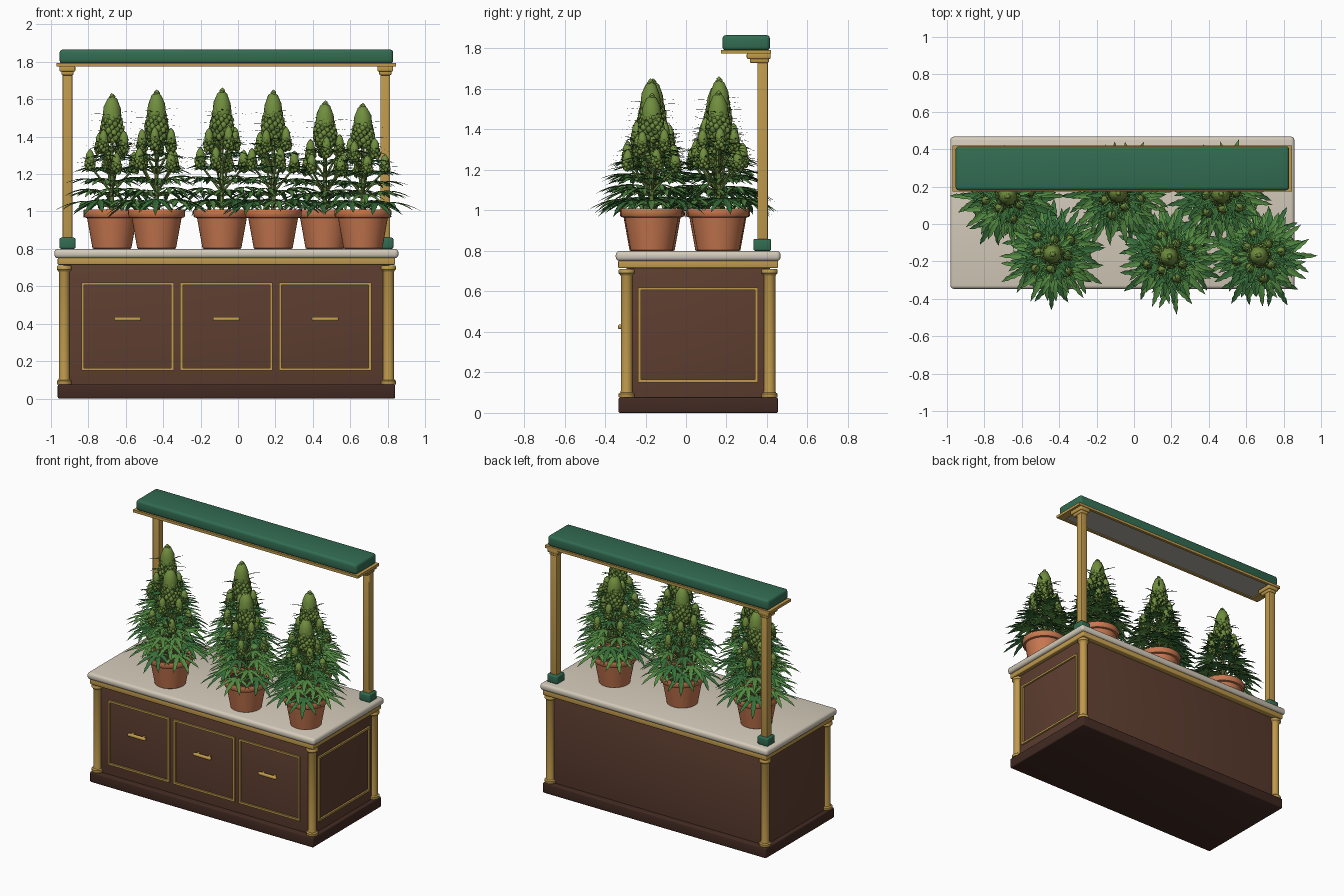
import bpy, bmesh, math, random
from mathutils import Vector, Matrix

if "Cube" in bpy.data.objects:
    bpy.data.objects.remove(bpy.data.objects["Cube"])
random.seed(4)
CX, CY = -0.062, 0.06          # cabinet centre


def mat(name, r, g, b):
    m = bpy.data.materials.new(name)
    m.diffuse_color = [((c / 255 + 0.055) / 1.055) ** 2.4 for c in (r, g, b)] + [1]
    m.use_nodes = True
    m.node_tree.nodes["Principled BSDF"].inputs["Base Color"].default_value = m.diffuse_color
    return m


GREEN = mat("green_paint", 50, 108, 82)
BROWN = mat("brown_wood", 94, 62, 48)
DARK = mat("dark_wood", 66, 42, 34)
GOLD = mat("gold_trim", 192, 154, 76)
STONE = mat("pale_stone", 212, 203, 186)
GREY = mat("lamp_panel", 175, 172, 160)
CLAY = mat("terracotta", 200, 120, 80)
SOIL = mat("soil", 60, 40, 30)
LEAF = [mat("leaf_dark", 56, 112, 58), mat("leaf_light", 84, 140, 66)]
BUD = [mat("bud_green", 112, 142, 62), mat("bud_shade", 94, 124, 54)]
STEM = mat("stem", 118, 146, 72)


def finish(bm, name, mats, smooth=35):
    me = bpy.data.meshes.new(name)
    bm.to_mesh(me)
    bm.free()
    for m in (mats if isinstance(mats, list) else [mats]):
        me.materials.append(m)
    ob = bpy.data.objects.new(name, me)
    bpy.context.collection.objects.link(ob)
    if smooth:
        bpy.ops.object.select_all(action='DESELECT')
        ob.select_set(True)
        bpy.context.view_layer.objects.active = ob
        bpy.ops.object.shade_smooth_by_angle(angle=math.radians(smooth))
    return ob


def boxes(name, items, m, bevel=0.0, seg=3):
    bm = bmesh.new()
    for x0, x1, y0, y1, z0, z1 in items:
        M = Matrix.Translation(((x0 + x1) / 2, (y0 + y1) / 2, (z0 + z1) / 2))
        bmesh.ops.create_cube(bm, size=1, matrix=M @ Matrix.Diagonal((x1 - x0, y1 - y0, z1 - z0, 1)))
    if bevel:
        bmesh.ops.bevel(bm, geom=bm.edges[:], offset=bevel, segments=seg, profile=0.5, affect='EDGES')
    return finish(bm, name, m)


def lathe(name, prof, m, n=32, loc=(0, 0, 0)):
    bm = bmesh.new()
    rings = [[bm.verts.new((r * math.cos(2 * math.pi * i / n), r * math.sin(2 * math.pi * i / n), z))
              for i in range(n)] for r, z in prof]
    for a, b in zip(rings, rings[1:]):
        for i in range(n):
            bm.faces.new((a[i], a[(i + 1) % n], b[(i + 1) % n], b[i]))
    bm.faces.new(rings[0][::-1])
    bm.faces.new(rings[-1])
    ob = finish(bm, name, m)
    ob.location = loc
    return ob


def copy(ob, name, loc, scale=(1, 1, 1), rot=0):
    o = bpy.data.objects.new(name, ob.data)
    bpy.context.collection.objects.link(o)
    o.location, o.scale, o.rotation_euler.z = loc, scale, rot
    return o


# cabinet: plinth, body, trim, counter
def slab(name, hx, hy, z0, z1, m, bevel):
    return boxes(name, [(CX - hx, CX + hx, CY - hy, CY + hy, z0, z1)], m, bevel)


slab("plinth", 0.902, 0.394, 0, 0.075, DARK, 0.008)
slab("cabinet_body", 0.872, 0.355, 0.07, 0.72, BROWN, 0.004)
slab("under_counter_trim", 0.902, 0.395, 0.715, 0.752, GOLD, 0.006)
slab("countertop", 0.92, 0.407, 0.75, 0.80, STONE, 0.019)

# corner columns
col = [(0.038, 0.075), (0.04, 0.08), (0.04, 0.094), (0.031, 0.1), (0.029, 0.11), (0.029, 0.675),
       (0.032, 0.682), (0.04, 0.69), (0.04, 0.704), (0.036, 0.71)]
for i, (sx, sy) in enumerate([(-1, -1), (1, -1), (-1, 1), (1, 1)]):
    lathe(f"corner_column_{i}", col, GOLD, 24, (CX + sx * 0.867, CY + sy * 0.353, 0))


# front panel frames with handles, and the right side frame
def frame(u0, u1, z0, z1, t, d0, d1, side):
    bars = [(u0, u1, z0, z0 + t), (u0, u1, z1 - t, z1), (u0, u0 + t, z0 + t, z1 - t), (u1 - t, u1, z0 + t, z1 - t)]
    return [(d0, d1, a, b, c, d) if side else (a, b, d0, d1, c, d) for a, b, c, d in bars]


FY = CY - 0.355
for i in range(3):
    x = CX + (i - 1) * 0.528
    boxes(f"front_panel_frame_{i}", frame(x - 0.247, x + 0.247, 0.15, 0.62, 0.014, FY - 0.012, FY + 0.005, False), GOLD)
    boxes(f"drawer_handle_{i}", [(x - 0.072, x + 0.072, FY - 0.042, FY - 0.018, 0.414, 0.436)], GOLD, 0.009)
    boxes(f"handle_mount_{i}", [(x + s - 0.008, x + s + 0.008, FY - 0.025, FY + 0.002, 0.418, 0.432) for s in (-0.045, 0.045)], GOLD)
SX = CX + 0.872
boxes("side_panel_frame", frame(-0.237, 0.355, 0.15, 0.62, 0.014, SX - 0.005, SX + 0.012, True), GOLD)

# canopy: posts, feet, brackets, frame, lamp panel, hood
for n, s in (("left", -1), ("right", 1)):
    x, y = CX + s * 0.85, 0.378
    boxes(n + "_post", [(x - 0.026, x + 0.026, y - 0.026, y + 0.026, 0.8, 1.76)], GOLD, 0.005)
    boxes(n + "_post_foot", [(x - 0.043, x + 0.043, y - 0.045, y + 0.043, 0.8, 0.86)], GREEN, 0.01)
    boxes(n + "_bracket_low", [(x - 0.033, x + 0.033, 0.315, 0.41, 1.728, 1.76)], GOLD, 0.009)
    boxes(n + "_bracket_top", [(x - 0.042, x + 0.042, 0.30, 0.418, 1.748, 1.778)], GOLD, 0.007)
X0, X1, Y0, Y1 = CX - 0.908, CX + 0.908, 0.174, 0.42
boxes("canopy_trim", [(X0, X1, Y0, Y0 + 0.02, 1.774, 1.793), (X0, X1, Y1 - 0.02, Y1, 1.774, 1.793),
                      (X0, X0 + 0.06, Y0 + 0.02, Y1 - 0.02, 1.774, 1.793),
                      (X1 - 0.06, X1, Y0 + 0.02, Y1 - 0.02, 1.774, 1.793)], GOLD)
boxes("lamp_panel", [(X0 + 0.05, X1 - 0.05, Y0 + 0.01, Y1 - 0.01, 1.782, 1.792)], GREY)
boxes("canopy_hood", [(CX - 0.892, CX + 0.892, 0.18, 0.415, 1.79, 1.866)], GREEN, 0.018)


# plant parts: stems, fan leaves and knobbly flower heads (origin at soil level)
def tube(bm, a, b, r0, r1):
    d = b - a
    M = Matrix.Translation((a + b) / 2) @ d.to_track_quat('Z', 'Y').to_matrix().to_4x4()
    bmesh.ops.create_cone(bm, segments=7, radius1=r0, radius2=r1, depth=d.length, matrix=M)


def leaflet(bm, M, L, w, droop, mi):
    prof = [0.12, 0.45, 0.8, 0.68, 1.0, 0.78, 0.9, 0.55, 0.6, 0.28, 0.0]
    n = len(prof) - 1
    prev = None
    for i, p in enumerate(prof):
        t = i / n
        z = -droop * L * t * t
        row = [bm.verts.new(M @ Vector((t * L, s * p * w, z + (0.25 * p * w if s else 0)))) for s in (-1, 0, 1)]
        if prev:
            for k in (0, 1):
                bm.faces.new((prev[k], row[k], row[k + 1], prev[k + 1])).material_index = mi
        prev = row


def fan(bm, pos, ang, pitch, L, droop):
    M = Matrix.Translation(pos) @ Matrix.Rotation(ang, 4, 'Z') @ Matrix.Rotation(-pitch, 4, 'Y')
    mi = random.randint(0, 1)
    for a, s in ((-105, .45), (-68, .7), (-33, .9), (0, 1), (33, .9), (68, .7), (105, .45)):
        leaflet(bm, M @ Matrix.Rotation(math.radians(a), 4, 'Z'), L * s, 0.019 * (L * s / 0.17) ** 0.6, droop, mi)


def cola(bm, base, h, R, br, n, leaves):
    bmesh.ops.create_icosphere(bm, subdivisions=2, radius=1, matrix=Matrix.Translation(
        base + Vector((0, 0, h * 0.45))) @ Matrix.Diagonal((R * 0.8, R * 0.8, h * 0.5, 1)))
    for i in range(n):
        t = (i + 0.5) / n
        t = 1 - (1 - t) ** 0.85
        r = R * (0.72 + 1.1 * t if t < 0.22 else 0.96 - 0.78 * ((t - 0.22) / 0.78) ** 1.5)
        a = i * 2.39996
        p = base + Vector((math.cos(a) * (r - br * .6), math.sin(a) * (r - br * .6), t * (h - br)))
        q = br * random.uniform(0.85, 1.15) * (1.1 - 0.35 * t)
        g = bmesh.ops.create_icosphere(bm, subdivisions=1, radius=q, matrix=Matrix.Translation(p)
                                       @ Matrix.Diagonal((1, 1, 1.25, 1)))
        mi = random.randint(0, 1)
        for f in {f for v in g['verts'] for f in v.link_faces}:
            f.material_index = mi
    for i in range(leaves):
        a, t = i * 2.4, 0.02 + 0.6 * i / leaves
        M = (Matrix.Translation(base + Vector((math.cos(a) * R * .6, math.sin(a) * R * .6, t * h)))
             @ Matrix.Rotation(a, 4, 'Z') @ Matrix.Rotation(-0.35, 4, 'Y'))
        leaflet(lv, M, R * 0.8 + 0.035, 0.006, 0.3, i % 2)


st, lv, bd = bmesh.new(), bmesh.new(), bmesh.new()
tube(st, Vector((0, 0, -0.02)), Vector((0, 0, 0.45)), 0.013, 0.008)
cola(bd, Vector((0, 0, 0.385)), 0.27, 0.066, 0.0165, 105, 14)
for k, (cnt, rad, z0, h, off) in enumerate([(4, 0.12, 0.22, 0.115, 0.2), (4, 0.078, 0.32, 0.125, 0.95)]):
    for i in range(cnt):
        a = off + i * 2 * math.pi / cnt
        b = Vector((rad * math.cos(a), rad * math.sin(a), z0 + random.uniform(-0.015, 0.015)))
        tube(st, Vector((0, 0, z0 - 0.12)), b + Vector((0, 0, 0.02)), 0.007, 0.005)
        cola(bd, b, h, 0.031, 0.0115, 34, 9)
# leaf tiers: height, petiole reach, count, length, pitch, droop
for k, (z, r, cnt, L, pitch, droop) in enumerate([
        (0.055, 0.13, 6, 0.195, -0.12, 0.28), (0.115, 0.11, 6, 0.18, 0.0, 0.3), (0.175, 0.10, 6, 0.155, 0.12, 0.3),
        (0.235, 0.085, 5, 0.135, 0.15, 0.3), (0.30, 0.065, 5, 0.11, 0.2, 0.3), (0.36, 0.05, 5, 0.085, 0.25, 0.3)]):
    for i in range(cnt):
        a = k * 0.52 + i * 2 * math.pi / cnt + (random.uniform(-0.15, 0.15) if k else 0)
        p = Vector((r * math.cos(a), r * math.sin(a), z + random.uniform(-0.012, 0.012)))
        tube(st, Vector((0, 0, z - 0.035)), p, 0.005, 0.003)
        fan(lv, p, a, pitch + random.uniform(-0.1, 0.1), L * random.uniform(0.92, 1.0), droop)
masters = [finish(st, "plant_stems", STEM), finish(lv, "plant_leaves", LEAF, 0), finish(bd, "plant_flowers", BUD, 60)]
pot = lathe("clay_pot", [(0.098, 0), (0.104, 0.004), (0.133, 0.165), (0.146, 0.168), (0.151, 0.175), (0.153, 0.203),
                         (0.149, 0.21), (0.138, 0.21), (0.134, 0.2), (0.130, 0.175)], CLAY, 40)
soil = lathe("pot_soil", [(0.132, 0.17), (0.133, 0.188), (0.08, 0.194), (0.02, 0.197)], SOIL, 32)

# six potted plants, staggered in two rows
spots = [(-0.674, 0.15, 0.97, 0), (-0.435, -0.16, 1.0, 0.5), (-0.086, 0.165, 1.015, 1.1),
         (0.188, -0.175, 1.0, 1.7), (0.465, 0.16, 0.91, 2.3), (0.668, -0.17, 0.89, math.pi)]
for i, (x, y, s, rot) in enumerate(spots):
    copy(pot, f"clay_pot_{i}", (x, y, 0.8))
    copy(soil, f"pot_soil_{i}", (x, y, 0.8))
    for m in masters:
        copy(m, f"{m.name}_{i}", (x, y, 1.0), (1, 1, s), rot)
for m in masters + [pot, soil]:
    bpy.data.objects.remove(m)
